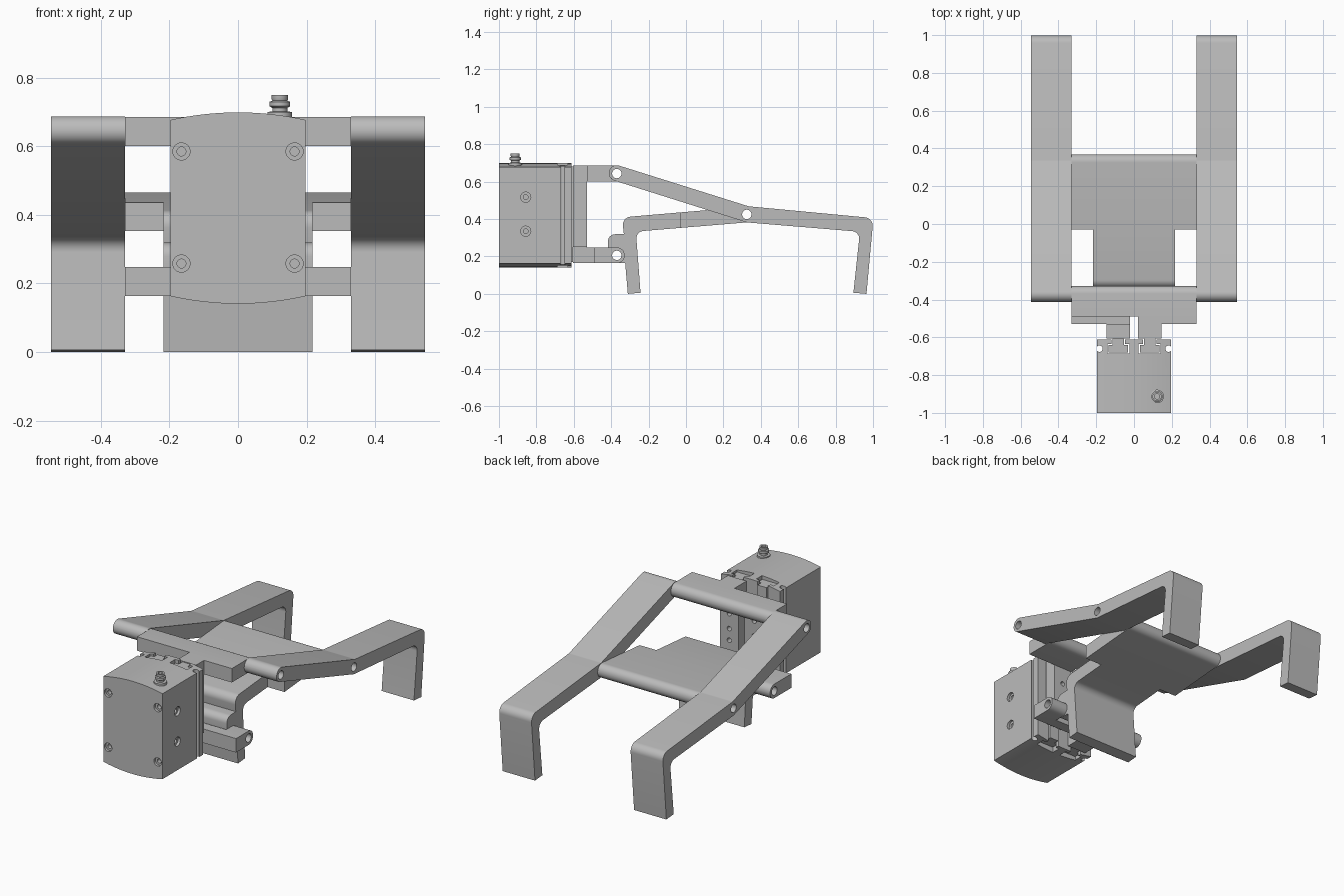
import bpy, bmesh, math
from mathutils import Vector

cube = bpy.data.objects.get("Cube")
if cube:
    bpy.data.objects.remove(cube, do_unlink=True)

metal = bpy.data.materials.new("plain grey metal")
metal.use_nodes = True
GREY = (0.5, 0.5, 0.5, 1)
metal.diffuse_color = GREY
metal.node_tree.nodes["Principled BSDF"].inputs["Base Color"].default_value = GREY


def fillet(points, steps=8):
    """Outline from (a, b, radius) corners, each rounded by its radius."""
    out = []
    for i, (a, b, r) in enumerate(points):
        p = Vector((a, b))
        if r == 0:
            out.append(p)
            continue
        u = (Vector(points[i - 1][:2]) - p).normalized()
        v = (Vector(points[(i + 1) % len(points)][:2]) - p).normalized()
        half = u.angle(v) / 2
        centre = p + (u + v).normalized() * (r / math.sin(half))
        start = p + u * (r / math.tan(half)) - centre
        end = p + v * (r / math.tan(half)) - centre
        sweep = start.angle_signed(end)
        for k in range(steps + 1):
            t = -sweep * k / steps
            c, s = math.cos(t), math.sin(t)
            out.append(centre + Vector((c * start.x - s * start.y, s * start.x + c * start.y)))
    return out


def finish(name, bm):
    bmesh.ops.recalc_face_normals(bm, faces=bm.faces)
    mesh = bpy.data.meshes.new(name)
    bm.to_mesh(mesh)
    bm.free()
    obj = bpy.data.objects.new(name, mesh)
    bpy.context.collection.objects.link(obj)
    mesh.materials.append(metal)
    return obj


def prism(name, outline, axis, lo, hi):
    """Extrude a 2D outline along x (y, z), y (x, z) or z (x, y)."""
    place = {"x": lambda p, d: (d, p[0], p[1]),
             "y": lambda p, d: (p[0], d, p[1]),
             "z": lambda p, d: (p[0], p[1], d)}[axis]
    bm = bmesh.new()
    face = bm.faces.new([bm.verts.new(place(p, lo)) for p in outline])
    new = bmesh.ops.extrude_face_region(bm, geom=[face])["geom"]
    shift = Vector(place((0, 0), hi - lo))
    bmesh.ops.translate(bm, vec=shift, verts=[g for g in new if isinstance(g, bmesh.types.BMVert)])
    return finish(name, bm)


def box(name, x, y, z):
    return prism(name, [(x[0], y[0]), (x[1], y[0]), (x[1], y[1]), (x[0], y[1])], "z", *z)


def rod(name, a, b, r, axis, lo, hi, n=32):
    ring = [(a + r * math.cos(math.tau * k / n), b + r * math.sin(math.tau * k / n)) for k in range(n)]
    return prism(name, ring, axis, lo, hi)


def activate(obj):
    bpy.ops.object.select_all(action="DESELECT")
    obj.select_set(True)
    bpy.context.view_layer.objects.active = obj


def cut(obj, *cutters):
    activate(obj)
    for c in cutters:
        mod = obj.modifiers.new("cut", "BOOLEAN")
        mod.operation, mod.solver, mod.object = "DIFFERENCE", "EXACT", c
        bpy.ops.object.modifier_apply(modifier=mod.name)
        bpy.data.objects.remove(c, do_unlink=True)


def pin_hole(pivot):
    return rod("hole", *pivot, 0.025, "x", -1, 1)


TOP, LOW, MID = (-0.37, 0.643), (-0.37, 0.206), (0.325, 0.425)

# Outer gripping arms with hooked ends
arm = fillet([(-0.397, 0.698, 0.041), (-0.423, 0.618, 0.041), (0.325, 0.382, 0),
              (0.93, 0.332, 0.04), (0.895, 0.006, 0), (0.965, 0, 0),
              (1.002, 0.405, 0.045), (0.335, 0.468, 0.04)])
for name, lo, hi in (("left_arm", 0.33, 0.545), ("right_arm", -0.545, -0.33)):
    obj = prism(name, arm, "x", lo, hi)
    cut(obj, pin_hole(TOP), pin_hole(MID))

# Central finger: wide plate at the hinge, narrow hook and lever
finger = prism("central_finger", fillet([
    (0.365, 0.469, 0.04), (-0.343, 0.409, 0.045), (-0.332, 0.32, 0), (-0.418, 0.318, 0.04),
    (-0.418, 0.24, 0), (-0.411, 0.164, 0.04), (-0.325, 0.164, 0), (-0.311, 0, 0),
    (-0.243, 0.006, 0), (-0.268, 0.333, 0.04), (0.373, 0.386, 0.04)]), "x", -0.33, 0.33)
cut(finger, pin_hole(MID), pin_hole(LOW),
    box("notch", (0.218, 0.5), (-1, -0.03), (-0.1, 1)),
    box("notch", (-0.5, -0.218), (-1, -0.03), (-0.1, 1)))


def tee(cx, grow, end):
    """T-shaped slide section centred on cx."""
    w, n = 0.052 + grow, 0.03 + grow
    return [(cx - w, -0.68 - grow), (cx + w, -0.68 - grow), (cx + w, -0.64 + grow), (cx + n, -0.64 + grow),
            (cx + n, end), (cx - n, end), (cx - n, -0.64 + grow), (cx - w, -0.64 + grow)]


# Sliding jaw brackets: hinge bar, offset block, plate and T slide
for label, side, pivot, span in (("upper", 1, TOP, (0.25, 0.685)), ("lower", -1, LOW, (0.164, 0.6))):
    z = pivot[1]
    lo, hi = z - 0.042, z + 0.042
    bar = prism(label + "_hinge_bar", fillet([
        (-0.49, lo, 0), (-0.328, lo, 0.041), (-0.328, hi, 0.041), (-0.49, hi, 0)]), "x", -0.33, 0.33)
    cut(bar, pin_hole(pivot))
    if label == "lower":
        cut(bar, box("fork", (-0.22, 0.22), (-0.425, 0), (0, 1)))
    wide = sorted((side * 0.02, side * 0.33))
    thin = sorted((side * 0.02, side * 0.145))
    box(label + "_offset_block", wide, (-0.53, -0.49), (lo, hi))
    plate = box(label + "_slide_plate", thin, (-0.605, -0.53), span)
    cut(plate, *[rod("hole", side * 0.083, h, 0.014, "y", -0.57, -0.4, 20) for h in (0.34, 0.41, 0.5)])
    prism(label + "_slide", tee(side * 0.083, 0, -0.605), "z", 0.17, 0.68)

# Actuator body with bowed top and bottom
arc = [(-0.197 + 0.394 * k / 24, 0.022 * (1 - (k / 12 - 1) ** 2)) for k in range(25)]
outline = [(x, 0.677 + d) for x, d in arc] + [(x, 0.163 - d) for x, d in reversed(arc)]
body = prism("actuator_body", outline, "y", -1, -0.612)
holes = [prism("slot", tee(s * 0.083, 0.006, -0.5), "z", 0, 1) for s in (-1, 1)]
for s in (-1, 1):
    # Sensor grooves along the sides
    holes.append(rod("groove", s * 0.183, -0.66, 0.017, "z", 0, 1, 24))
    holes.append(box("slit", sorted((s * 0.185, s * 0.25)), (-0.668, -0.652), (0, 1)))
    # Counterbored screw holes in the front
    for z in (0.258, 0.585):
        holes.append(rod("bore", s * 0.165, z, 0.025, "y", -1.1, -0.985))
        holes.append(rod("bore", s * 0.165, z, 0.013, "y", -1.1, -0.96))
# Mounting holes in the left side
for z in (0.335, 0.517):
    holes.append(rod("bore", -0.857, z, 0.027, "x", 0.182, 0.3))
    holes.append(rod("bore", -0.857, z, 0.013, "x", 0.155, 0.3))
cut(body, *holes)

# Stepped air fitting, turned around its own axis
bm = bmesh.new()
rings = [(0.036, 0.68), (0.036, 0.7), (0.022, 0.702), (0.022, 0.712), (0.03, 0.717),
         (0.03, 0.73), (0.022, 0.733), (0.024, 0.737), (0.024, 0.75), (0.014, 0.75), (0.014, 0.72)]
loops = [[bm.verts.new((0.122 + r * math.cos(math.tau * k / 28), -0.913 + r * math.sin(math.tau * k / 28), z))
          for k in range(28)] for r, z in rings]
for a, b in zip(loops, loops[1:]):
    for k in range(28):
        bm.faces.new((a[k - 1], a[k], b[k], b[k - 1]))
bm.faces.new(loops[0])
bm.faces.new(loops[-1])
finish("air_fitting", bm)

# Smooth the rounded surfaces, keep the edges sharp
for obj in bpy.context.scene.objects:
    if obj.type == "MESH":
        activate(obj)
        bpy.ops.object.shade_smooth_by_angle(angle=math.radians(30))
